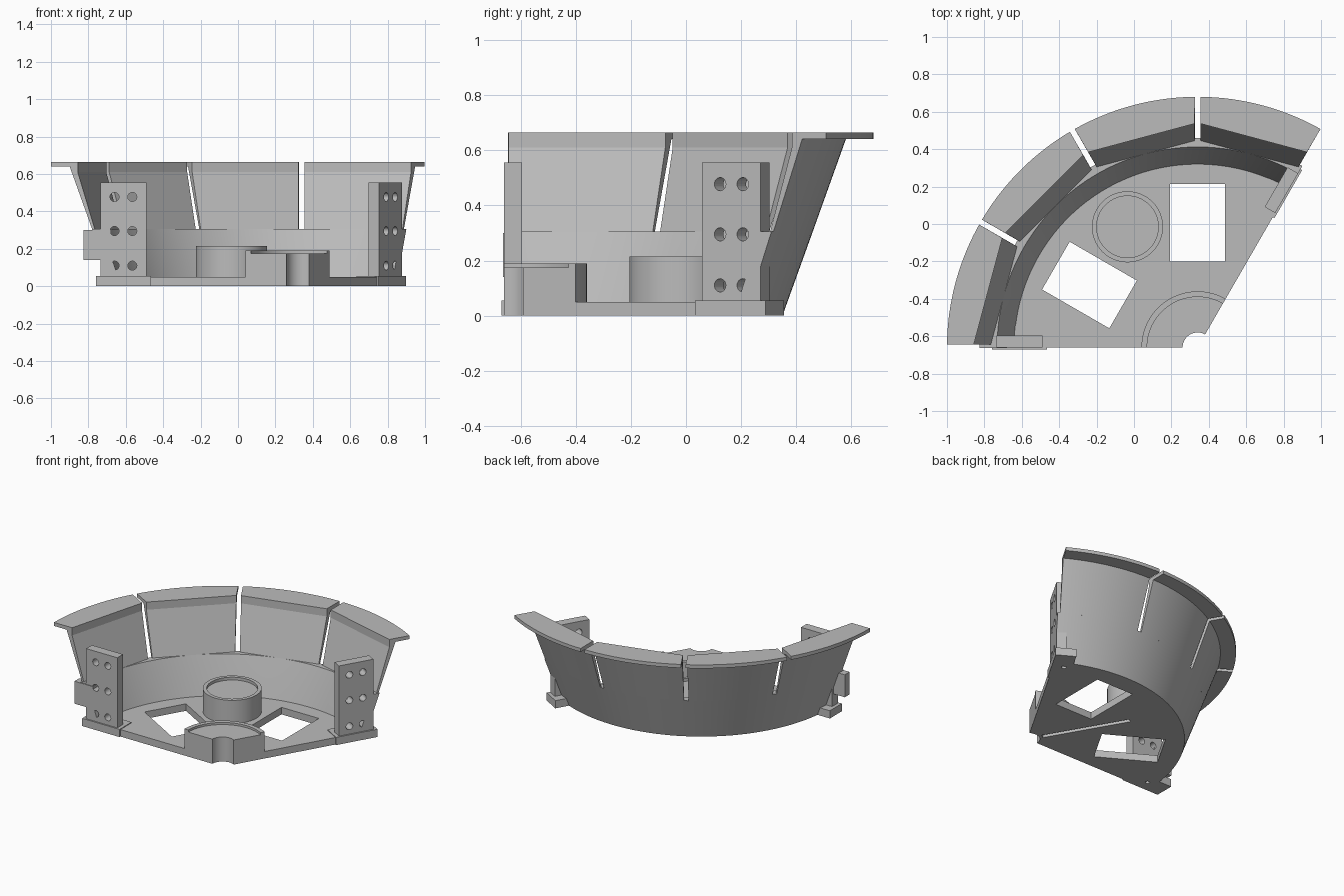
import bpy, bmesh, math
from mathutils import Matrix, Vector

if "Cube" in bpy.data.objects:
    bpy.data.objects.remove(bpy.data.objects["Cube"])

CX, CY = 0.34, -0.66          # pivot of the 120 degree sector
rad = math.radians

grey = bpy.data.materials.new("light grey")
grey.diffuse_color = (0.5, 0.5, 0.5, 1)
grey.use_nodes = True
grey.node_tree.nodes["Principled BSDF"].inputs["Base Color"].default_value = grey.diffuse_color


def finish(name, bm, cutter=False):
    bmesh.ops.remove_doubles(bm, verts=bm.verts, dist=1e-5)
    bmesh.ops.dissolve_degenerate(bm, edges=bm.edges, dist=1e-5)
    bmesh.ops.recalc_face_normals(bm, faces=bm.faces)
    me = bpy.data.meshes.new(name)
    bm.to_mesh(me)
    bm.free()
    ob = bpy.data.objects.new(name, me)
    bpy.context.collection.objects.link(ob)
    me.materials.append(grey)
    if cutter:
        ob.hide_render = True
        ob.hide_set(True)
    else:
        bpy.ops.object.select_all(action='DESELECT')
        ob.select_set(True)
        bpy.context.view_layer.objects.active = ob
        bpy.ops.object.shade_smooth_by_angle(angle=rad(10))
    return ob


def sector(name, prof, a0=60, a1=180, n=64, gap=0, chord=(), centre=(CX, CY)):
    """Sweep a closed (radius, z) profile; points in chord follow a flat facet."""
    bm = bmesh.new()
    rings = []
    mid, full = (a0 + a1) / 2, a1 - a0 >= 360
    for i in range(n if full else n + 1):
        ring = []
        for k, (r, z) in enumerate(prof):
            d = math.degrees(math.asin(gap / r)) if gap else 0
            a = a0 + d + (a1 - a0 - 2 * d) * i / n
            rr = r / math.cos(rad(a - mid)) if k in chord else r
            ring.append(bm.verts.new((centre[0] + rr * math.cos(rad(a)),
                                      centre[1] + rr * math.sin(rad(a)), z)))
        rings.append(ring)
    pairs = list(zip(rings, rings[1:])) + ([(rings[-1], rings[0])] if full else [])
    for p, q in pairs:
        for k in range(len(prof)):
            j = (k + 1) % len(prof)
            bm.faces.new((p[k], p[j], q[j], q[k]))
    if not full:
        bm.faces.new(rings[0])
        bm.faces.new(rings[-1])
    return finish(name, bm)


def frame(u, v):
    """Local axes: distance along an edge, distance to its side, height."""
    return Matrix(((u[0], v[0], 0, CX), (u[1], v[1], 0, CY), (0, 0, 1, 0), (0, 0, 0, 1)))


def add_box(bm, m, lo, hi):
    size = [b - a for a, b in zip(lo, hi)]
    mid = Vector([(a + b) / 2 for a, b in zip(lo, hi)])
    bmesh.ops.create_cube(bm, size=1, matrix=m @ Matrix.Translation(mid) @ Matrix.Diagonal((*size, 1)))


def box(name, m, lo, hi, cutter=False):
    bm = bmesh.new()
    add_box(bm, m, lo, hi)
    return finish(name, bm, cutter)


def cut(ob, cutter):
    mod = ob.modifiers.new("cut", 'BOOLEAN')
    mod.operation, mod.object, mod.solver = 'DIFFERENCE', cutter, 'EXACT'


def radial(a):
    return frame((math.cos(rad(a)), math.sin(rad(a))), (-math.sin(rad(a)), math.cos(rad(a))))


# Floor with two rectangular windows and a groove underneath
floor = sector("floor", [(0.08, 0), (1.0, 0), (1.0, 0.05), (0.08, 0.05)])
bm = bmesh.new()
for a in (90, 150):
    add_box(bm, radial(a), (0.46, -0.1475, -0.1), (0.875, 0.1475, 0.2))
add_box(bm, radial(120), (0.1, -0.015, -0.1), (0.7, 0.015, 0.03))
cut(floor, finish("floor_cutter", bm, True))

# Sloping wall: continuous lower band, four flat-faced upper panels with a flange
sector("lower_wall", [(0.965, 0), (1.01, 0), (1.12, 0.305), (1.072, 0.305), (0.98, 0.05)])
for i in range(4):
    sector(f"upper_panel_{i + 1}",
           [(1.072, 0.305), (1.16, 0.61), (1.16, 0.665), (1.34, 0.665),
            (1.34, 0.64), (1.24, 0.64), (1.12, 0.305)],
           60 + 30 * i, 90 + 30 * i, 20, gap=0.015, chord=(0, 1, 2))

# Round seats with raised rims
sector("pivot_seat", [(0.08, 0.05), (0.3, 0.05), (0.3, 0.19), (0.27, 0.19),
                      (0.27, 0.175), (0.08, 0.175)], n=40)
sector("round_seat", [(0, 0.05), (0.19, 0.05), (0.19, 0.215), (0.165, 0.215),
                      (0.165, 0.195), (0, 0.195)], 0, 360, 64, centre=(-0.035, -0.015))

# Mirrored end brackets: foot, drilled plate
s = math.sqrt(3) / 2
sides = {"left": frame((-1, 0), (0, 1)), "right": frame((0.5, s), (-s, 0.5))}
for side, m in sides.items():
    foot = box(side + "_foot", m, (0.805, -0.01, 0), (1.10, 0.125, 0.055))
    plate = box(side + "_plate", m, (0.83, 0, 0.05), (1.075, 0.065, 0.555))
    bm = bmesh.new()
    for r in (0.905, 1.0):
        for z in (0.11, 0.295, 0.477):
            bmesh.ops.create_cone(bm, cap_ends=True, segments=24, radius1=0.024, radius2=0.024, depth=0.3,
                                  matrix=m @ Matrix.Translation((r, 0.03, z)) @ Matrix.Rotation(rad(90), 4, 'X'))
    cut(plate, finish(side + "_bolt_cutter", bm, True))
    bm = bmesh.new()
    bmesh.ops.create_cone(bm, cap_ends=True, segments=20, radius1=0.016, radius2=0.016, depth=0.2,
                          matrix=m @ Matrix.Translation((0.95, 0.07, -0.06)))
    pin = finish(side + "_pin_cutter", bm, True)
    cut(foot, pin)
    cut(floor, pin)

# Side tab behind the left plate
box("left_tab", sides["left"], (1.02, -0.004, 0.14), (1.165, 0.05, 0.30))
